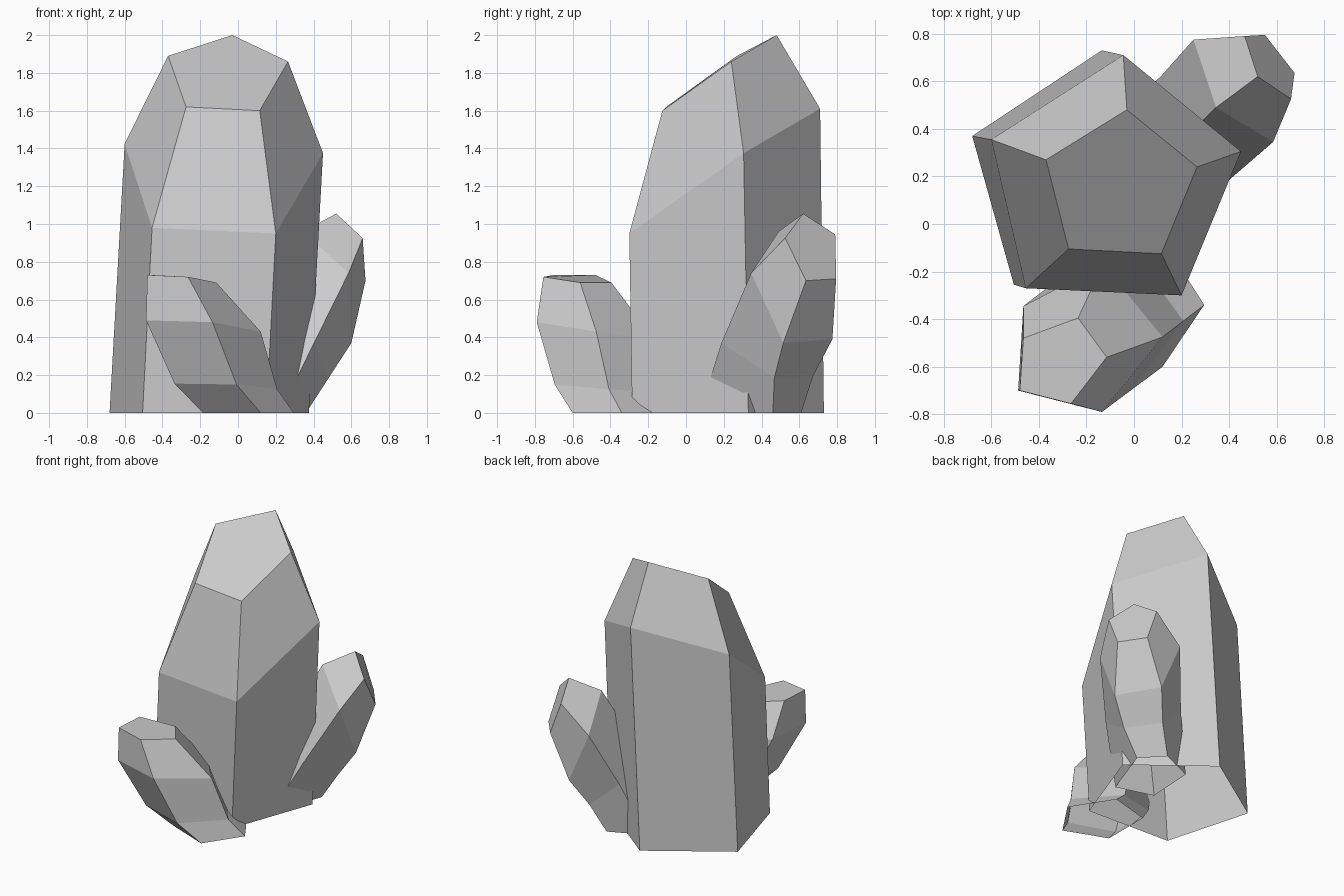
import bpy
import bmesh
from mathutils import Vector

if "Cube" in bpy.data.objects:
    bpy.data.objects.remove(bpy.data.objects["Cube"])


def crystal(name, base, shoulder, tip, bow=None):
    """Loft five-sided rings into an open-bottomed crystal with a flat slanted tip.
    Rings run counter-clockwise seen from above; bow adds a bent ring half way up."""
    base = [Vector((x, y, 0)) for x, y in base]
    shoulder = [Vector(p) for p in shoulder]
    rings = [base, shoulder, [Vector(p) for p in tip]]
    if bow:
        rings.insert(1, [(a + b) / 2 + Vector(bow) for a, b in zip(base, shoulder)])
    bm = bmesh.new()
    loops = [[bm.verts.new(p) for p in ring] for ring in rings]
    for low, high in zip(loops, loops[1:]):
        for i in range(5):
            j = (i + 1) % 5
            bm.faces.new((low[i], low[j], high[j], high[i]))
    bm.faces.new(loops[-1])
    mesh = bpy.data.meshes.new(name)
    bm.to_mesh(mesh)
    bm.free()
    obj = bpy.data.objects.new(name, mesh)
    bpy.context.collection.objects.link(obj)
    return obj


# Tall central crystal
crystal(
    "main_crystal",
    [(-.505, -.255), (.15, -.285), (.375, .33), (-.135, .73), (-.68, .37)],
    [(-.455, -.27, .98), (.20, -.30, .95), (.45, .305, 1.375), (-.045, .71, 1.61), (-.60, .355, 1.425)],
    [(-.275, -.105, 1.62), (.115, -.125, 1.60), (.265, .24, 1.86), (-.03, .48, 2.0), (-.37, .27, 1.89)],
)

# Short crystal leaning forward and left
crystal(
    "front_crystal",
    [(-.185, -.48), (.12, -.60), (.295, -.34), (.11, -.05), (-.185, -.13)],
    [(-.487, -.70, .49), (-.135, -.79, .48), (.12, -.475, .43), (-.13, -.17, .39), (-.465, -.345, .50)],
    [(-.48, -.70, .73), (-.265, -.755, .72), (-.115, -.56, .69), (-.235, -.395, .69), (-.465, -.48, .73)],
    bow=(0, 0, -.09),
)

# Medium crystal leaning back and right
crystal(
    "side_crystal",
    [(.22, .07), (.36, .46), (.22, .61), (-.03, .50), (-.05, .15)],
    [(.585, .345, .74), (.60, .515, .37), (.41, .775, .39), (.25, .775, .76), (.345, .49, .96)],
    [(.66, .525, .925), (.675, .635, .70), (.55, .795, .71), (.465, .79, .945), (.52, .62, 1.055)],
    bow=(0, -.02, 0),
)
